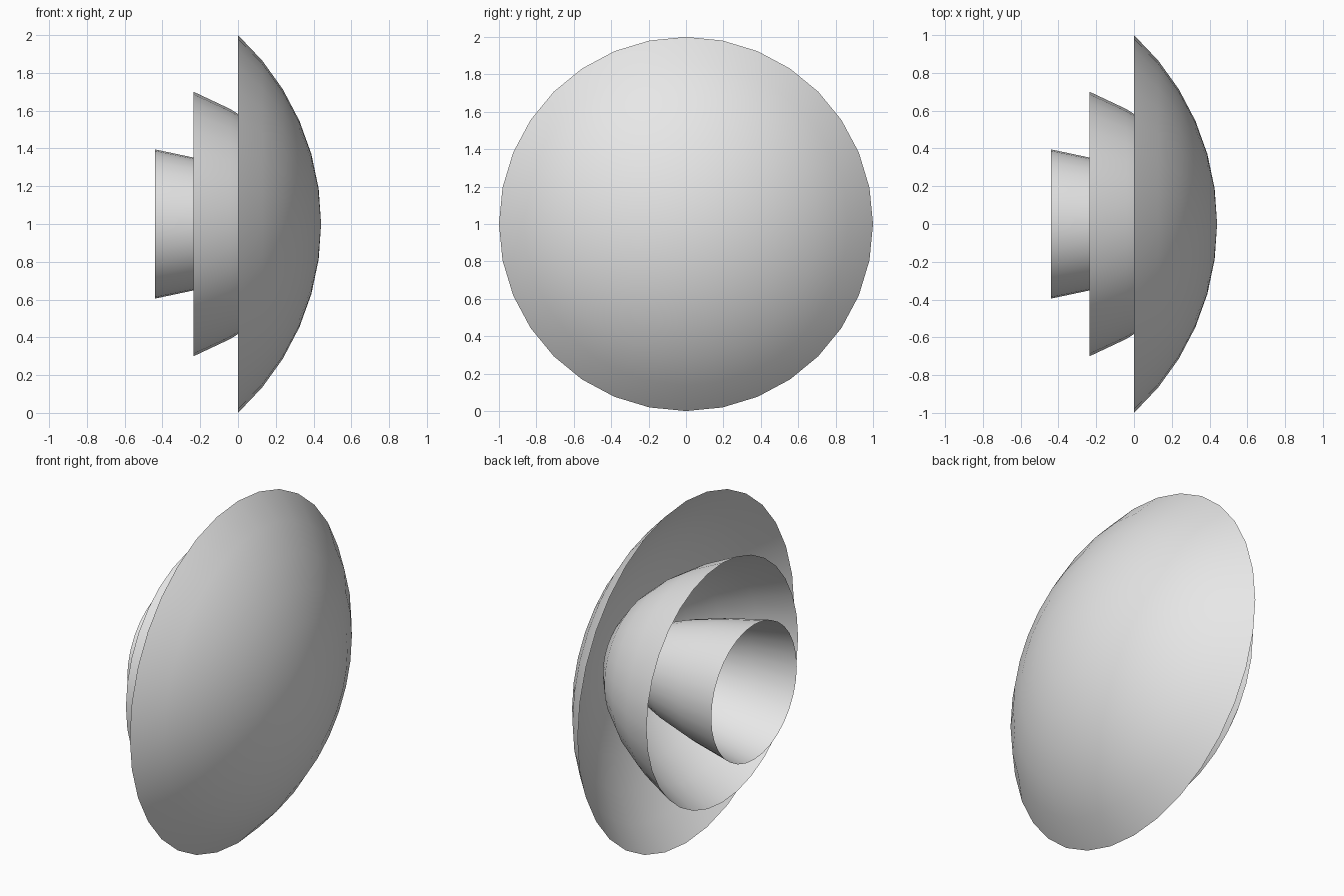
import bpy, bmesh
from math import sin, cos, pi, radians

if "Cube" in bpy.data.objects:
    bpy.data.objects.remove(bpy.data.objects["Cube"], do_unlink=True)

SEGMENTS = 32
RINGS = 6

grey = bpy.data.materials.new("light_grey")
grey.use_nodes = True
grey.diffuse_color = (0.8, 0.8, 0.8, 1)
grey.node_tree.nodes["Principled BSDF"].inputs["Base Color"].default_value = (0.8, 0.8, 0.8, 1)


def bowl(name, rim_x, apex_x, rim_radius, arc):
    """Open stretched sphere cap around the x axis, apex toward +x."""
    arc = radians(arc)
    bm = bmesh.new()
    apex = bm.verts.new((apex_x, 0, 1))
    rings = []
    for i in range(1, RINGS + 1):
        phi = arc * i / RINGS
        r = rim_radius * sin(phi) / sin(arc)
        x = apex_x - (apex_x - rim_x) * (1 - cos(phi)) / (1 - cos(arc))
        rings.append([bm.verts.new((x, r * cos(2 * pi * s / SEGMENTS),
                                    1 + r * sin(2 * pi * s / SEGMENTS)))
                      for s in range(SEGMENTS)])
    for s in range(SEGMENTS):
        t = (s + 1) % SEGMENTS
        bm.faces.new((apex, rings[0][s], rings[0][t]))
        for inner, outer in zip(rings, rings[1:]):
            bm.faces.new((inner[s], outer[s], outer[t], inner[t]))
    for face in bm.faces:
        face.smooth = True
    mesh = bpy.data.meshes.new(name)
    bm.to_mesh(mesh)
    bm.free()
    mesh.materials.append(grey)
    obj = bpy.data.objects.new(name, mesh)
    bpy.context.collection.objects.link(obj)
    return obj


# Three nested shells, from the wide shallow one to the narrow deep one
bowl("outer_dome", 0.0, 0.44, 1.0, 47.5)
bowl("middle_bowl", -0.235, 0.432, 0.70, 51)
bowl("inner_cup", -0.44, 0.425, 0.395, 47.5)
